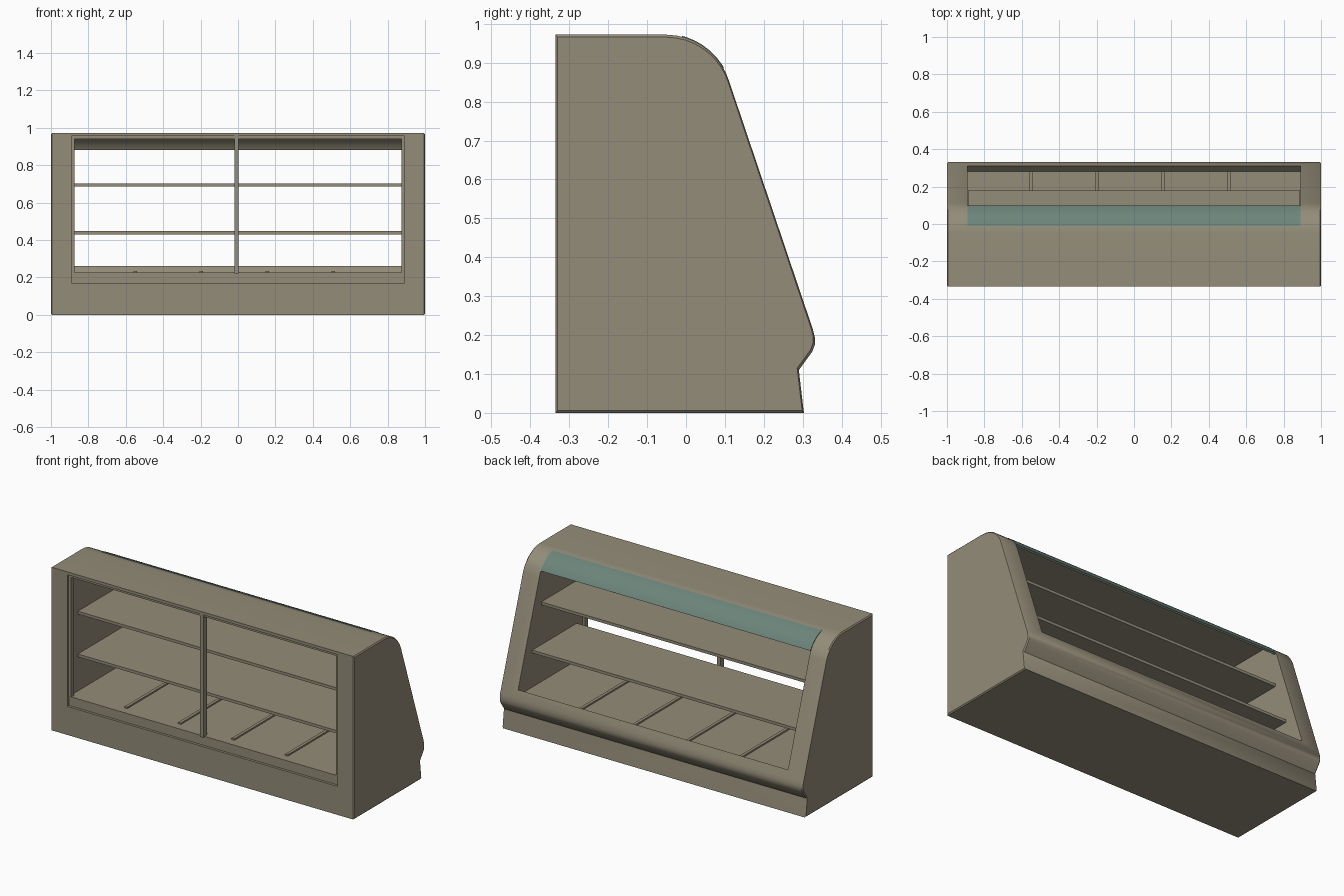
import bpy, bmesh
from mathutils import Vector

if "Cube" in bpy.data.objects:
    bpy.data.objects.remove(bpy.data.objects["Cube"])


def material(name, rgb):
    m = bpy.data.materials.new(name)
    m.diffuse_color = (*rgb, 1)
    m.use_nodes = True
    m.node_tree.nodes["Principled BSDF"].inputs["Base Color"].default_value = m.diffuse_color
    return m


KHAKI = material("khaki_grey", (0.295, 0.265, 0.19))
GREEN = material("muted_green", (0.15, 0.235, 0.198))


def loft(name, sections, mat):
    """Loft equal-length (x, [(y, z)...]) sections into a closed solid."""
    bm = bmesh.new()
    rings = [[bm.verts.new((x, y, z)) for y, z in pts] for x, pts in sections]
    n = len(rings[0])
    for a, b in zip(rings, rings[1:]):
        for i in range(n):
            j = (i + 1) % n
            bm.faces.new((a[i], a[j], b[j], b[i]))
    bm.faces.new(rings[0])
    bm.faces.new(rings[-1])
    bmesh.ops.recalc_face_normals(bm, faces=bm.faces)
    me = bpy.data.meshes.new(name)
    bm.to_mesh(me)
    bm.free()
    me.materials.append(mat)
    ob = bpy.data.objects.new(name, me)
    bpy.context.collection.objects.link(ob)
    return ob


def box(name, x0, x1, y0, y1, z0, z1, mat=KHAKI):
    pts = [(y0, z0), (y1, z0), (y1, z1), (y0, z1)]
    return loft(name, [(x0, pts), (x1, pts)], mat)


def activate(ob):
    bpy.ops.object.select_all(action='DESELECT')
    ob.select_set(True)
    bpy.context.view_layer.objects.active = ob


def smooth(ob):
    activate(ob)
    bpy.ops.object.shade_smooth_by_angle(angle=0.6)


# Body: side profile with rounded top and nose, slightly bevelled ends
curve = [(-0.05, 0.972), (-0.025, 0.97), (0.0, 0.964), (0.02, 0.956),
         (0.04, 0.945), (0.06, 0.93), (0.077, 0.913), (0.092, 0.893), (0.103, 0.873)]
profile = [(-0.335, 0), (-0.335, 0.972)] + curve + [
    (0.11, 0.855), (0.326, 0.215), (0.331, 0.195), (0.331, 0.175),
    (0.325, 0.158), (0.29, 0.11), (0.303, 0)]
small = [(y * 0.985, 0.48 + (z - 0.48) * 0.987) for y, z in profile]
body = loft("cabinet_body", [(-1, small), (-0.994, profile), (0.994, profile), (1, small)], KHAKI)

# Hollow interior, open at the back and along the sloped display side
W = 0.89
cavity = [(-0.4, 0.17), (-0.32, 0.17), (-0.32, 0.225), (0.28, 0.225), (0.311, 0.26),
          (0.42, 0.29), (0.42, 1.1), (0.0, 1.1), (0.0, 0.955), (-0.4, 0.955)]
cutter = loft("interior_cutter", [(-W, cavity), (W, cavity)], KHAKI)
cutter.hide_render = True
mod = body.modifiers.new("hollow", 'BOOLEAN')
mod.operation = 'DIFFERENCE'
mod.solver = 'EXACT'
mod.object = cutter
activate(body)
bpy.ops.object.modifier_apply(modifier=mod.name)
bpy.data.objects.remove(cutter)
smooth(body)


# Curved canopy panel with a khaki lining beneath
def strip(name, pts, outer, inner, mat):
    vs = [Vector(p) for p in pts]
    norms = []
    for i in range(len(vs)):
        d = (vs[min(i + 1, len(vs) - 1)] - vs[max(i - 1, 0)]).normalized()
        norms.append(Vector((-d.y, d.x)))
    ring = [tuple(v + n * outer) for v, n in zip(vs, norms)]
    ring += [tuple(v + n * inner) for v, n in reversed(list(zip(vs, norms)))]
    smooth(loft(name, [(-W + 0.001, ring), (W - 0.001, ring)], mat))


arc = [(-0.01, 0.967)] + curve[2:-1] + [(0.096, 0.886)]
strip("canopy_panel", arc, 0.002, -0.005, GREEN)
strip("canopy_lining", arc[1:], -0.005, -0.01, KHAKI)

# Shelves
for name, front, z in (("upper_shelf", 0.095, 0.685), ("lower_shelf", 0.18, 0.43)):
    box(name, -W + 0.002, W - 0.002, -0.24, front, z, z + 0.017)

# Floor dividers
for i in range(4):
    x = -0.55 + i * 0.353
    box("floor_divider_%d" % (i + 1), x - 0.009, x + 0.009, -0.27, 0.28, 0.22, 0.234)

# Back door frame: side posts, top rail and centre post
for s in (-1, 1):
    a, b = sorted((s * W, s * (W - 0.016)))
    box("door_side_post", a, b, -0.325, -0.295, 0.225, 0.955)
box("door_top_rail", -W, W, -0.325, -0.295, 0.94, 0.955)
box("door_centre_post", -0.02, 0.002, -0.33, -0.295, 0.22, 0.955)
